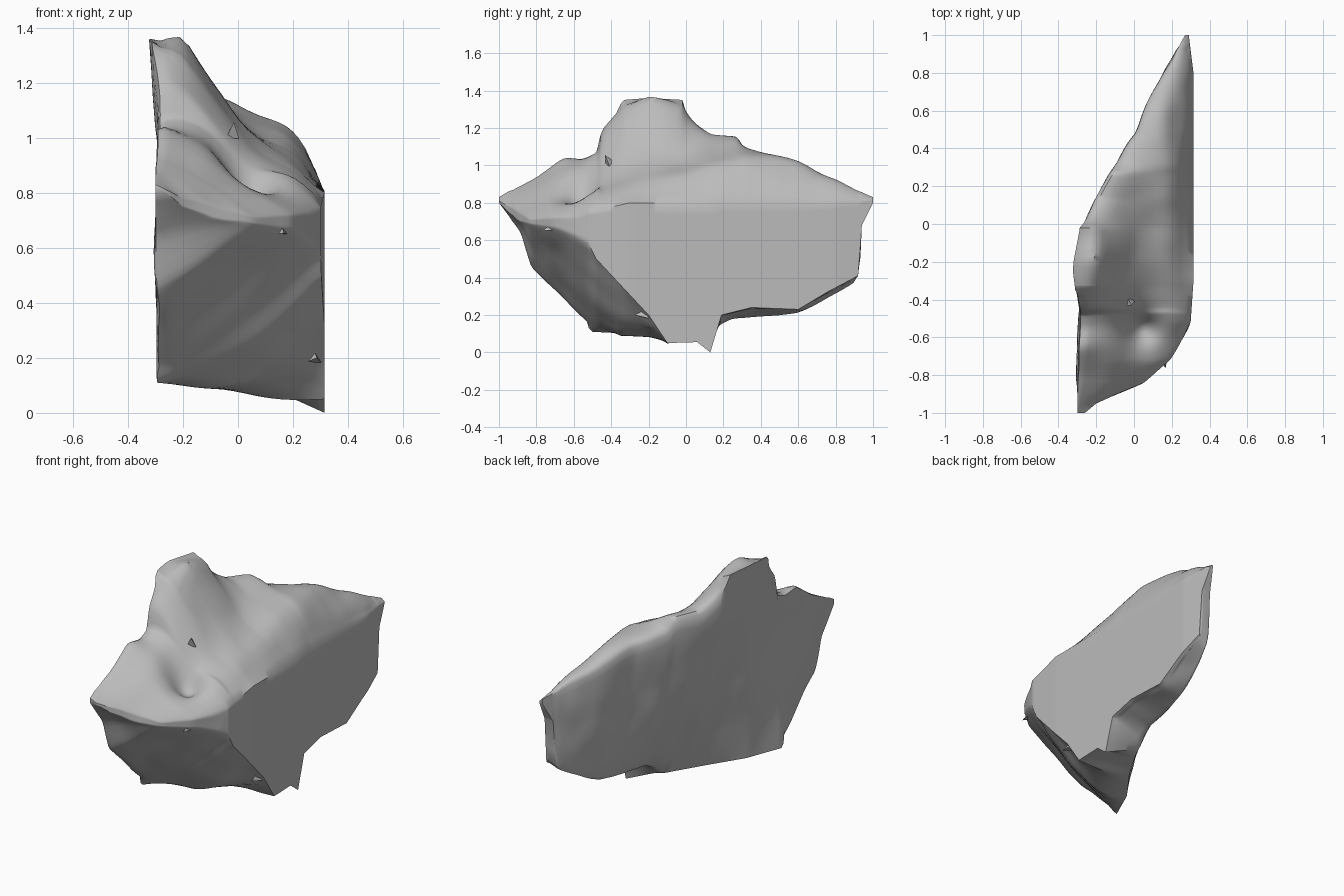
import bpy, bmesh, math
from mathutils import Vector, noise

old = bpy.data.objects.get("Cube")
if old:
    bpy.data.objects.remove(old, do_unlink=True)

stone = bpy.data.materials.new("grey stone")
stone.use_nodes = True
grey = (0.5, 0.5, 0.5, 1)
stone.diffuse_color = grey
stone.node_tree.nodes["Principled BSDF"].inputs["Base Color"].default_value = grey

# Edge curves of the slab, each as (y, value)
LEFT_X = [(-1, -.3), (-.5, -.295), (-.2, -.305), (0, -.285), (.25, -.15), (.48, 0), (.7, .09), (.87, .2), (1, .27)]
FOOT_X = [(-1, -.3), (-.5, -.295), (-.3, -.2), (-.1, -.05), (.1, .07), (.4, .12), (.7, .17), (.9, .22), (1, .27)]
RIGHT_X = [(-1, -.26), (-.95, -.2), (-.84, .05), (-.73, .19), (-.52, .3), (-.3, .315), (.8, .315), (1, .29)]
CREST = [(-1, .83), (-.8, .95), (-.65, 1.06), (-.55, 1.04), (-.47, 1.07), (-.455, 1.21), (-.33, 1.35),
         (-.2, 1.36), (-.02, 1.35), (0, 1.3), (.13, 1.17), (.28, 1.16), (.3, 1.08), (.55, 1.03), (.78, .92), (1, .83)]
MIDDLE = [(-1, .82), (-.83, .84), (-.7, .89), (-.45, .98), (-.2, 1.05), (.3, 1.06), (.6, .98), (1, .82)]
RIM = [(-1, .81), (-.83, .71), (-.6, .73), (-.3, .8), (.7, .8), (1, .815)]
LOW_LEFT = [(-1, .8), (-.88, .64), (-.83, .44), (-.5, .11), (-.1, .09), (.1, .09), (.25, .18), (.6, .2),
            (.75, .28), (.92, .38), (.94, .68), (1, .8)]
LOW_RIGHT = [(-1, .8), (-.9, .7), (-.7, .66), (-.52, .58), (-.48, .5), (-.2, .2), (-.1, .05), (.06, .055),
             (.13, 0), (.19, .2), (.35, .24), (.6, .23), (.75, .32), (.92, .41), (.94, .68), (1, .8)]
CURVES = [LEFT_X, FOOT_X, RIGHT_X, CREST, MIDDLE, RIM, LOW_LEFT, LOW_RIGHT]


def at(curve, y):
    for (a, p), (b, q) in zip(curve, curve[1:]):
        if y <= b:
            return p + (q - p) * (y - a) / (b - a)
    return curve[-1][1]


def bump(x, y, cx, cy, rx, ry):
    return math.exp(-((x - cx) / rx) ** 2 - ((y - cy) / ry) ** 2)


ACROSS, DOWN = 18, 12


def section(y):
    """Closed ring of points across the slab at one y."""
    xl, foot, xr, crest, mid, rim, low_l, low_r = [at(c, y) for c in CURVES]
    lip = xl - .02 * max(0, 1 - abs(y + .25) / .22)

    def top(t):
        x = lip + (xr - lip) * t
        z = crest * (1 - t) * (1 - 2 * t) + mid * 4 * t * (1 - t) + rim * t * (2 * t - 1)
        edge = min(1, 8 * t * (1 - t))
        # Rounded peak, hollow in front of it, and a full shoulder along the cut side
        z += edge * (.12 * bump(x, y, -.19, -.2, .13, .2) - .16 * bump(x, y, .03, -.55, .09, .09))
        z += edge * .07 * bump(x, y, .22, .15, .1, .45)
        return Vector((x, y, z))

    def bottom(t):
        sag = .11 * math.sin(math.pi * t) * max(0, 1 - abs(y + .35) / .3)
        return Vector((foot + (xr - foot) * t, y, low_l + (low_r - low_l) * t - sag))

    ring = [bottom(i / ACROSS) for i in range(ACROSS)]
    ring += [bottom(1).lerp(top(1), i / DOWN) for i in range(DOWN)]
    ring += [top(1 - i / ACROSS) for i in range(ACROSS)]
    for i in range(DOWN):
        s = i / DOWN
        p = top(0).lerp(bottom(0), s)
        # Bulge and shallow weathering of the overhanging rear wall
        p.x -= .7 * (foot - xl) * s * (1 - s)
        p.x += .025 * math.sin(math.pi * s) * min(1, (xr - xl) * 2) * noise.noise(p * 3)
        ring.append(p)
    return ring


def finish(name, bm, angle):
    bmesh.ops.recalc_face_normals(bm, faces=bm.faces)
    mesh = bpy.data.meshes.new(name)
    bm.to_mesh(mesh)
    bm.free()
    mesh.materials.append(stone)
    obj = bpy.data.objects.new(name, mesh)
    bpy.context.collection.objects.link(obj)
    bpy.ops.object.select_all(action="DESELECT")
    obj.select_set(True)
    bpy.context.view_layer.objects.active = obj
    bpy.ops.object.shade_smooth_by_angle(angle=math.radians(angle))


# Main rock: rings skinned along y
stations = sorted({round(y, 3) for c in CURVES for y, v in c} | {round(i / 40, 3) for i in range(-40, 41)})
bm = bmesh.new()
rings = [[bm.verts.new(p) for p in section(y)] for y in stations]
count = len(rings[0])
for a, b in zip(rings, rings[1:]):
    for i in range(count):
        j = (i + 1) % count
        bm.faces.new((a[i], a[j], b[j], b[i]))
bm.faces.new(rings[0])
bm.faces.new(rings[-1])

# Round the relief lightly, keeping the flat cut side and the outline
inner = [v for v in bm.verts if v.co.x < .29 and abs(v.co.y) < .93 and .13 < v.co.z < 1.3]
for step in range(3):
    bmesh.ops.smooth_vert(bm, verts=inner, factor=.5, use_axis_x=True, use_axis_y=True, use_axis_z=True)
for v in inner:
    v.co += noise.noise_vector(v.co * 6) * .01
finish("rock_body", bm, 45)


# Small loose chips standing on the surface
def chip(name, place, lean, size):
    bm = bmesh.new()
    bmesh.ops.create_cone(bm, cap_ends=True, segments=3, radius1=size, radius2=0, depth=size * 2)
    turn = Vector(lean).to_track_quat("Z", "Y")
    for v in bm.verts:
        v.co = turn @ v.co + Vector(place)
    finish(name, bm, 20)


chip("top_chip", (-.02, -.42, 1.03), (.2, -.5, 1), .03)
chip("shoulder_chip", (-.23, -.45, 1.06), (.3, -.5, 1), .035)
chip("front_chip", (.16, -.73, .66), (.2, -1, -.2), .035)
chip("lower_chip", (.28, -.24, .2), (.2, -1, 0), .035)
